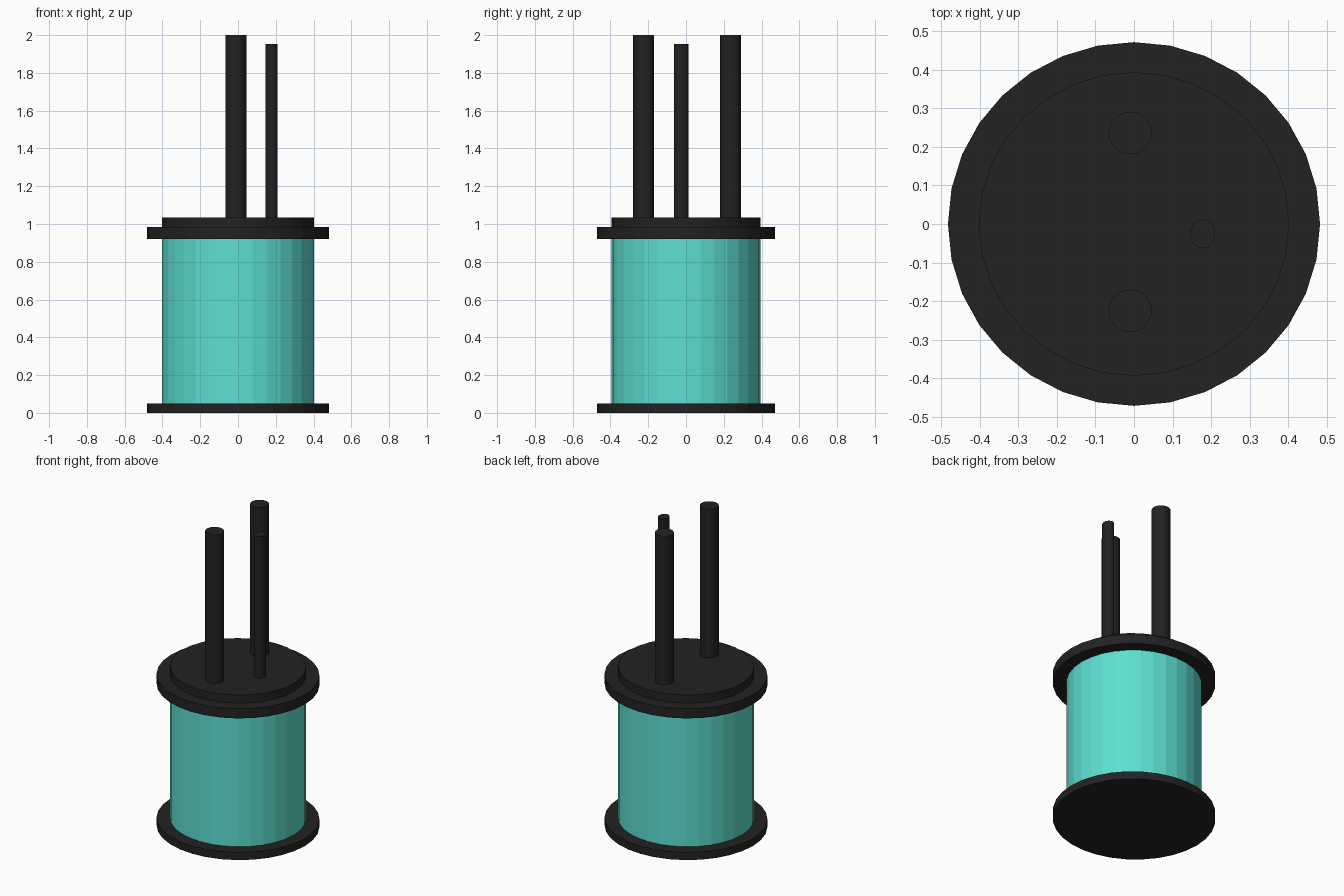
import bpy

if "Cube" in bpy.data.objects:
    bpy.data.objects.remove(bpy.data.objects["Cube"])


def material(name, color):
    m = bpy.data.materials.new(name)
    m.diffuse_color = (*color, 1)
    m.use_nodes = True
    m.node_tree.nodes["Principled BSDF"].inputs["Base Color"].default_value = m.diffuse_color
    return m


BLACK = material("black_plastic", (0.017, 0.016, 0.017))
TEAL = material("teal_winding", (0.11, 0.74, 0.64))


def cylinder(name, x, y, rx, ry, z0, z1, mat):
    """Flat-shaded 32-sided upright elliptical cylinder from z0 to z1."""
    bpy.ops.mesh.primitive_cylinder_add(
        vertices=32, radius=1, depth=1, location=(x, y, (z0 + z1) / 2))
    ob = bpy.context.object
    ob.name = name
    ob.scale = (rx, ry, z1 - z0)
    bpy.ops.object.transform_apply(location=False, rotation=False, scale=True)
    ob.data.materials.append(mat)
    return ob


# Base flange, coloured body, upper flange and raised cap
cylinder("base_flange", 0, 0, 0.483, 0.472, 0, 0.05, BLACK)
cylinder("body", 0, 0, 0.403, 0.394, 0.05, 0.92, TEAL)
cylinder("upper_flange", 0, 0, 0.483, 0.472, 0.92, 0.983, BLACK)
cylinder("cap", 0, 0, 0.403, 0.394, 0.983, 1.035, BLACK)

# Two thick pins and one shorter thin pin
for side, y in (("back", 0.236), ("front", -0.225)):
    cylinder("thick_pin_" + side, -0.01, y, 0.056, 0.055, 1.03, 2.0, BLACK)
cylinder("thin_pin", 0.178, -0.025, 0.032, 0.038, 1.03, 1.953, BLACK)
